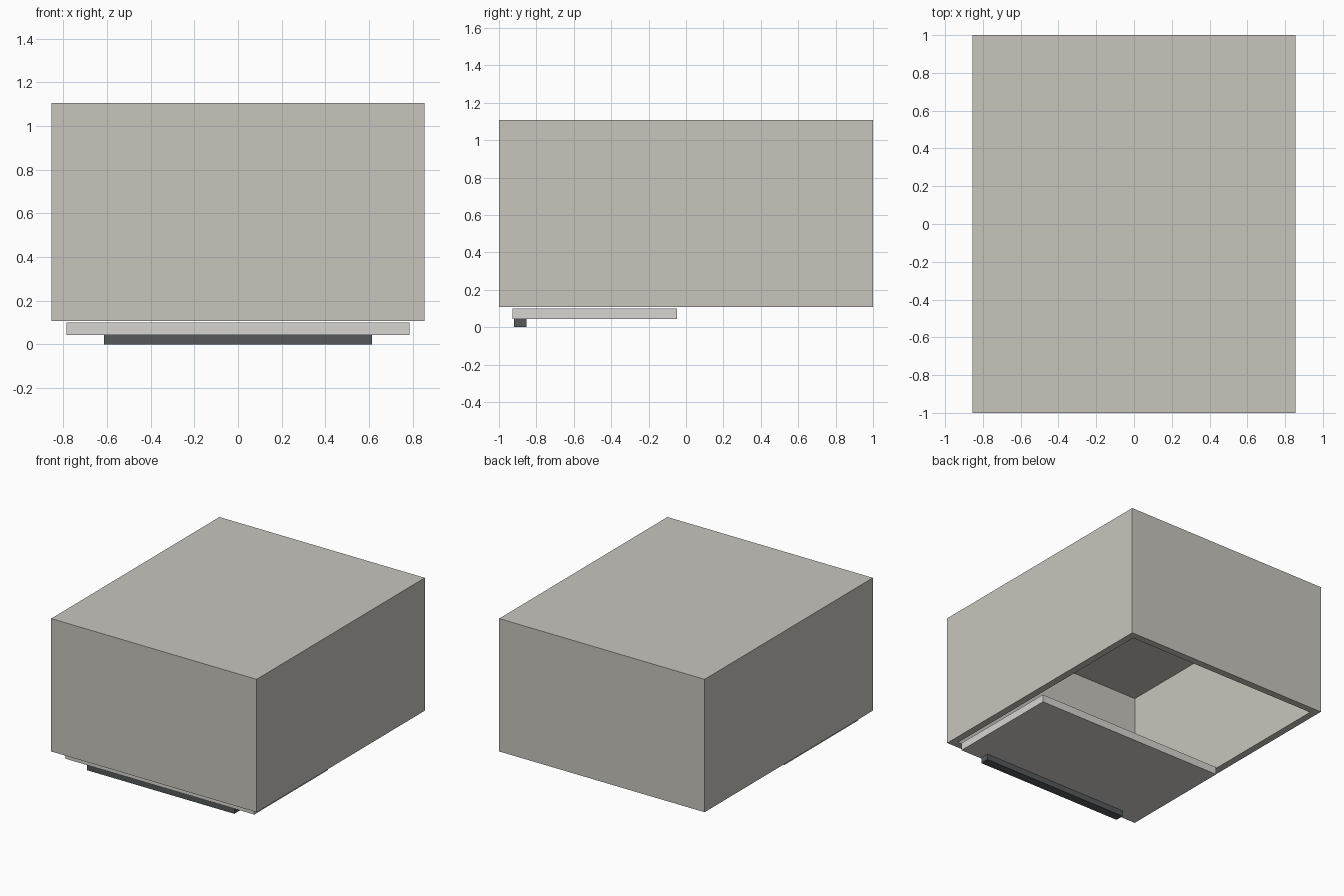
import bpy, bmesh
from mathutils import Vector

if "Cube" in bpy.data.objects:
    bpy.data.objects.remove(bpy.data.objects["Cube"])


def material(name, rgb):
    m = bpy.data.materials.new(name)
    m.diffuse_color = (*rgb, 1)
    m.use_nodes = True
    m.node_tree.nodes["Principled BSDF"].inputs["Base Color"].default_value = m.diffuse_color
    return m


def box(name, lo, hi, mat, wall=0):
    """Box between two corners; wall > 0 hollows it out through the bottom."""
    lo, hi = Vector(lo), Vector(hi)
    bm = bmesh.new()
    bmesh.ops.create_cube(bm, size=1)
    for v in bm.verts:
        v.co = (lo + hi) / 2 + v.co * (hi - lo)
    bm.normal_update()
    if wall:
        bottom = min(bm.faces, key=lambda f: f.calc_center_median().z)
        bmesh.ops.inset_region(bm, faces=[bottom], thickness=wall, use_even_offset=True)
        bmesh.ops.inset_region(bm, faces=[bottom], thickness=0)
        for v in bottom.verts:
            v.co.z = hi.z - wall
    mesh = bpy.data.meshes.new(name)
    bm.to_mesh(mesh)
    bm.free()
    mesh.materials.append(mat)
    obj = bpy.data.objects.new(name, mesh)
    bpy.context.collection.objects.link(obj)
    return obj


beige = material("beige", (0.58, 0.56, 0.51))
pale = material("pale_grey", (0.68, 0.66, 0.63))
dark = material("dark_grey", (0.09, 0.10, 0.105))

# hollow housing, open underneath
box("housing", (-0.855, -1, 0.107), (0.855, 1, 1.107), beige, wall=0.053)
# flat panel covering the front half of the opening
box("bottom_panel", (-0.785, -0.928, 0.043), (0.785, -0.048, 0.10), pale)
# dark bar along the panel's front edge
box("front_bar", (-0.613, -0.92, 0), (0.613, -0.853, 0.043), dark)
